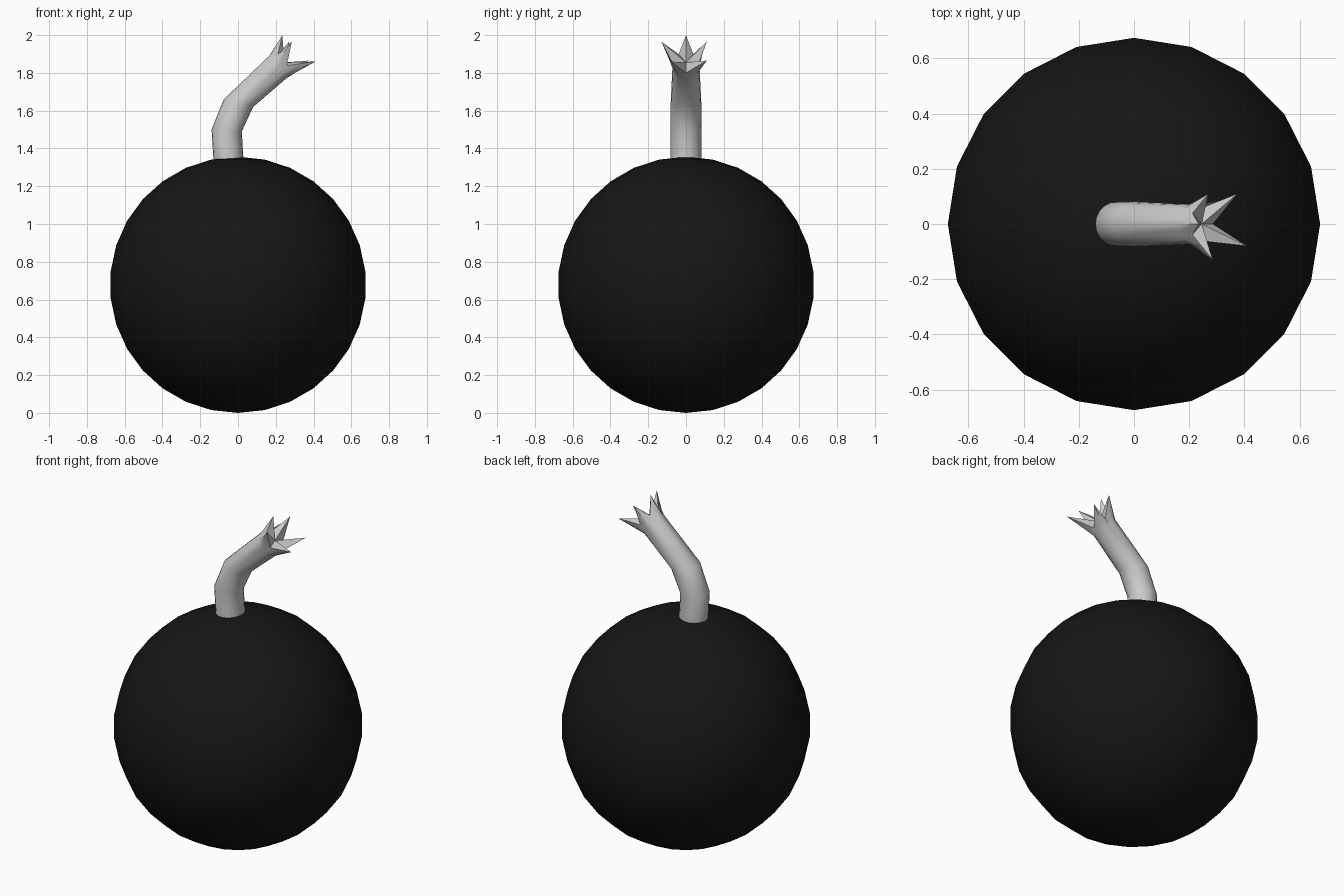
import bpy, bmesh, math
from mathutils import Vector

if "Cube" in bpy.data.objects:
    bpy.data.objects.remove(bpy.data.objects["Cube"])

# Bomb body: black UV sphere
bpy.ops.mesh.primitive_uv_sphere_add(segments=20, ring_count=15, radius=0.678, location=(0, 0, 0.678))
body = bpy.context.object
body.name = "bomb_body"
bpy.ops.object.shade_smooth()
black = bpy.data.materials.new("black")
black.diffuse_color = (0.008, 0.008, 0.008, 1)
black.use_nodes = True
black.node_tree.nodes["Principled BSDF"].inputs["Base Color"].default_value = black.diffuse_color
body.data.materials.append(black)

# Fuse: bent tube, each ring = (centre x, centre z, half-width vector x, z)
N = 20
RINGS = [(-0.048, 1.30, -0.080, 0.008),
         (-0.060, 1.495, -0.080, 0.005),
         (0.0025, 1.64, -0.078, 0.020),
         (0.210, 1.83, -0.045, 0.060)]
# Frayed tips at the end of the fuse, in order round the mouth
TIPS = [Vector(t) for t in ((0.235, 0, 2.0), (0.27, 0.11, 1.965), (0.375, 0.11, 1.865),
                            (0.41, -0.08, 1.86), (0.285, -0.13, 1.965))]
CENTRE = Vector((0.245, 0, 1.855))


def ring_point(c, u, width, i):
    a = 2 * math.pi * i / N
    return c + u * math.cos(a) + Vector((0, width * math.sin(a), 0))


bm = bmesh.new()
loops = []
for k, (x, z, ux, uz) in enumerate(RINGS):
    w = 0.072 if k == 3 else 0.081
    loops.append([bm.verts.new(ring_point(Vector((x, 0, z)), Vector((ux, 0, uz)), w, i))
                  for i in range(N)])

# Star-shaped rim: tips, valleys and halfway points
rim = [None] * N
for k in range(5):
    rim[4 * k] = TIPS[k]
    rim[4 * k + 2] = ring_point(CENTRE, Vector((-0.041, 0, 0.055)), 0.066, 4 * k + 2)
for i in range(1, N, 2):
    rim[i] = (rim[i - 1] + rim[(i + 1) % N]) / 2
loops.append([bm.verts.new(p) for p in rim])

for a, b in zip(loops, loops[1:]):
    for i in range(N):
        j = (i + 1) % N
        bm.faces.new((a[i], a[j], b[j], b[i]))

# Hollow of the star and hidden bottom cap
mid = bm.verts.new(CENTRE)
for i in range(N):
    bm.faces.new((loops[-1][i], loops[-1][(i + 1) % N], mid))
bm.faces.new(loops[0])
bmesh.ops.recalc_face_normals(bm, faces=bm.faces)

mesh = bpy.data.meshes.new("fuse")
bm.to_mesh(mesh)
bm.free()
fuse = bpy.data.objects.new("fuse", mesh)
bpy.context.collection.objects.link(fuse)
bpy.ops.object.select_all(action='DESELECT')
fuse.select_set(True)
bpy.context.view_layer.objects.active = fuse
bpy.ops.object.shade_smooth_by_angle(angle=math.radians(40))
